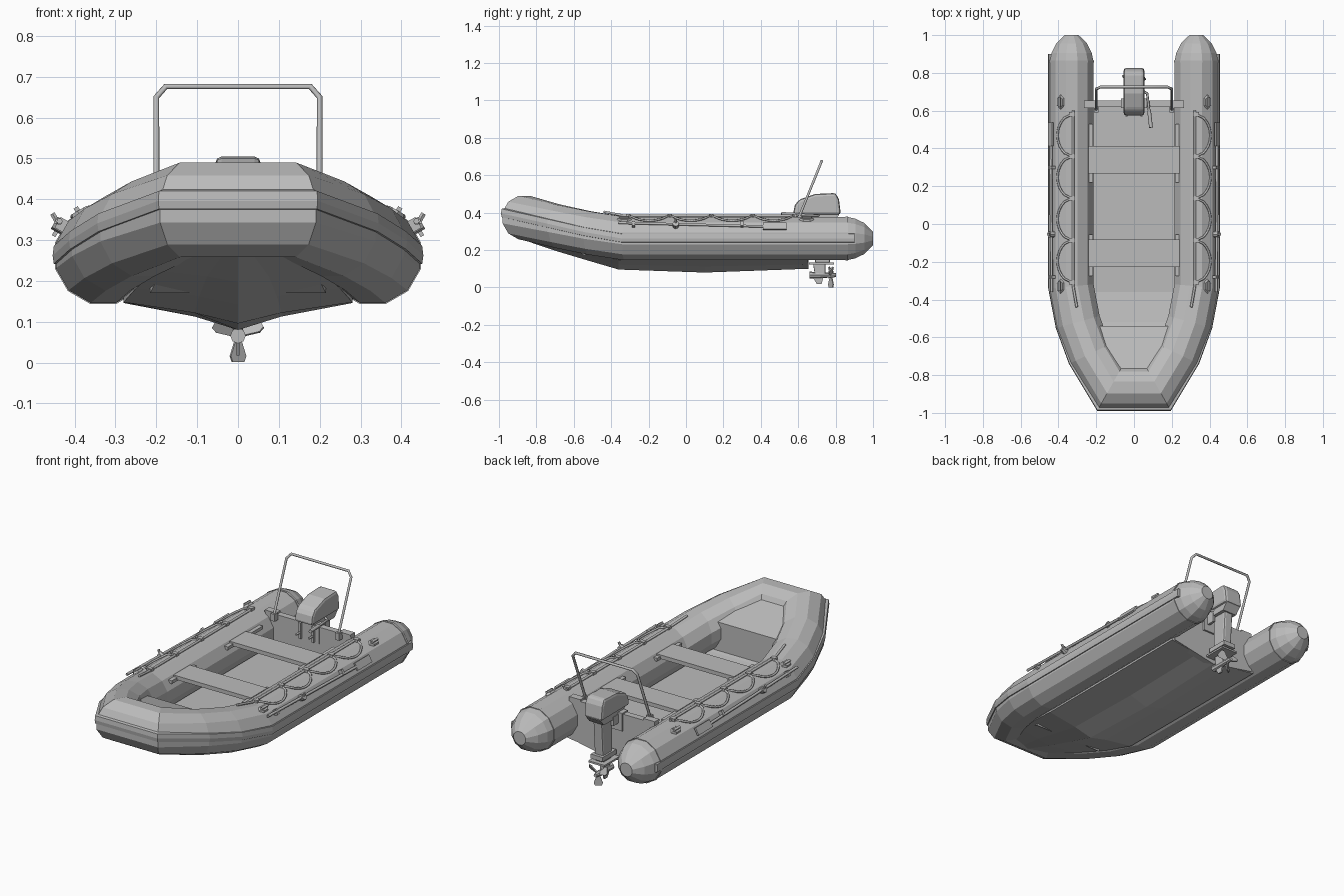
import bpy, bmesh, math
from mathutils import Vector, Matrix

cube = bpy.data.objects.get("Cube")
if cube:
    bpy.data.objects.remove(cube)

grey = bpy.data.materials.new("boat grey")
grey.use_nodes = True
grey.diffuse_color = (0.5, 0.5, 0.5, 1)
grey.node_tree.nodes["Principled BSDF"].inputs["Base Color"].default_value = (0.5, 0.5, 0.5, 1)


def add(name, bm, bevel=0):
    bmesh.ops.recalc_face_normals(bm, faces=bm.faces)
    mesh = bpy.data.meshes.new(name)
    bm.to_mesh(mesh)
    bm.free()
    mesh.materials.append(grey)
    ob = bpy.data.objects.new(name, mesh)
    bpy.context.collection.objects.link(ob)
    if bevel:
        mod = ob.modifiers.new("bevel", "BEVEL")
        mod.width, mod.segments = bevel, 2
    return ob


def loft(name, rings, bevel=0):
    """Skin closed rings of equal length and cap both ends."""
    bm = bmesh.new()
    vs = [[bm.verts.new(p) for p in ring] for ring in rings]
    n = len(vs[0])
    for a, b in zip(vs, vs[1:]):
        for i in range(n):
            j = (i + 1) % n
            bm.faces.new((a[i], a[j], b[j], b[i]))
    bm.faces.new(vs[0])
    bm.faces.new(vs[-1])
    return add(name, bm, bevel)


def box(name, size, loc, rot=Matrix(), bevel=0):
    bm = bmesh.new()
    bmesh.ops.create_cube(bm, size=1, matrix=Matrix.Translation(loc) @ rot @ Matrix.Diagonal((*size, 1)))
    return add(name, bm, bevel)


def disc(name, r1, r2, depth, loc, rot=Matrix(), sides=8, scale=(1, 1, 1)):
    bm = bmesh.new()
    bmesh.ops.create_cone(bm, cap_ends=True, segments=sides, radius1=r1, radius2=r2, depth=depth,
                          matrix=Matrix.Translation(loc) @ rot @ Matrix.Diagonal((*scale, 1)))
    return add(name, bm)


def rod(name, pts, r):
    cu = bpy.data.curves.new(name, "CURVE")
    cu.dimensions, cu.bevel_depth, cu.bevel_resolution = "3D", r, 1
    cu.use_fill_caps = True
    sp = cu.splines.new("POLY")
    sp.points.add(len(pts) - 1)
    for p, co in zip(sp.points, pts):
        p.co = (*co, 1)
    cu.materials.append(grey)
    ob = bpy.data.objects.new(name, cu)
    bpy.context.collection.objects.link(ob)
    return ob


def prism(name, yz, width, bevel=0):
    """Extrude a side outline across the boat."""
    return loft(name, [[(x, y, z) for y, z in yz] for x in (-width / 2, width / 2)], bevel)


# Tube path, starboard side mirrored to port, with mitred outward directions
R = 0.12
half = [(0.33, 0.86, 0.262), (0.33, 0.3, 0.262), (0.33, -0.33, 0.262), (0.294, -0.518, 0.292),
        (0.232, -0.687, 0.328), (0.125, -0.865, 0.374)]
path = [Vector(p) for p in half] + [Vector((-x, y, z)) for x, y, z in reversed(half)]


def outward(i):
    normals = []
    for a, b in ((i - 1, i), (i, i + 1)):
        if 0 <= a and b < len(path):
            d = path[b] - path[a]
            normals.append(Vector((-d.y, d.x, 0)).normalized())
    m = sum(normals, Vector())
    return m / (1 + normals[0].dot(normals[-1])) if len(normals) == 2 else m


out = [outward(i) for i in range(len(path))]
circle = [(math.cos(math.radians(15 + 30 * k)), math.sin(math.radians(15 + 30 * k))) for k in range(12)]


def tube_ring(c, m, r):
    return [c + m * (r * a) + Vector((0, 0, r * b)) for a, b in circle]


# Buoyancy tube with tapering stern cones
cone = [(1.0, 0.038), (0.955, 0.085), (0.905, 0.11)]
rings = [tube_ring(Vector((0.33, y, 0.262)), out[0], r) for y, r in cone]
rings += [tube_ring(c, m, R) for c, m in zip(path, out)]
rings += [tube_ring(Vector((-0.33, y, 0.262)), out[-1], r) for y, r in reversed(cone)]
loft("buoyancy_tube", rings)

# Rubbing strake around the outside
rings = []
for i, (c, m) in enumerate(zip(path, out)):
    lift = max(0, c.z - 0.262) * 0.2
    c = c + Vector((0, 0.04 if abs(c.y - 0.86) < 0.01 else 0, lift))
    rings.append([c + m * o + Vector((0, 0, z)) for o, z in
                  ((0.1, -0.024), (0.121, -0.02), (0.124, 0), (0.121, 0.024), (0.1, 0.028))])
loft("rubbing_strake", rings)

# Stern cone seams
for s in (1, -1):
    disc("cone_seam", 0.1225, 0.1225, 0.012, (s * 0.33, 0.86, 0.262),
         Matrix.Rotation(math.pi / 2, 4, "X") @ Matrix.Rotation(math.radians(15), 4, "Z"), 12)

# V hull with flat inner floor: y, half width, keel z, chine z, floor z
stations = [(-0.88, 0.10, 0.258, 0.268, 0.3), (-0.7, 0.2, 0.197, 0.225, 0.25), (-0.52, 0.25, 0.143, 0.182, 0.2),
            (-0.36, 0.28, 0.096, 0.148, 0.17), (0.1, 0.28, 0.08, 0.146, 0.17), (0.65, 0.28, 0.1, 0.146, 0.17)]
rings = []
for y, w, k, c, f in stations:
    m = k + (c - k) * 0.5
    rings.append([(-w, y, c), (-w * 0.38, y, m), (0, y, k), (w * 0.38, y, m), (w, y, c), (w, y, f), (-w, y, f)])
loft("hull", rings)

# Bow locker deck with its upright panel
rings = []
for y, w, z, low in ((-0.54, 0.215, 0.365, 0.17), (-0.69, 0.17, 0.41, 0.26), (-0.835, 0.1, 0.455, 0.31)):
    rings.append([(-w, y, low), (w, y, low), (w, y, z), (-w, y, z)])
loft("bow_deck", rings)
for s in (1, -1):
    rod("deck_trim", [(s * 0.195, -0.58, 0.385), (s * 0.155, -0.7, 0.42), (s * 0.1, -0.81, 0.456)], 0.008)
rod("bow_trim", [(-0.1, -0.815, 0.457), (0.1, -0.815, 0.457)], 0.006)

# Transom
outline = [(-0.265, 0.372), (0.265, 0.372), (0.265, 0.15), (0, 0.1), (-0.265, 0.15)]
loft("transom", [[(x, y, z) for x, z in outline] for y in (0.62, 0.655)])
box("transom_pad", (0.14, 0.05, 0.1), (0, 0.64, 0.33))

# Benches and their side rails
for y in (0.34, -0.155):
    box("bench", (0.48, 0.145, 0.022), (0, y, 0.335))
for s in (1, -1):
    for y, length in ((0.375, 0.31), (-0.165, 0.22)):
        box("bench_rail", (0.022, length, 0.018), (s * 0.228, y, 0.328))

# Roll bar with feet
rod("roll_bar", [(-0.2, 0.598, 0.36), (-0.2, 0.715, 0.65), (-0.177, 0.725, 0.676),
                 (0.177, 0.725, 0.676), (0.2, 0.715, 0.65), (0.2, 0.598, 0.36)], 0.0075)
for s in (1, -1):
    box("bar_foot", (0.026, 0.03, 0.04), (s * 0.2, 0.606, 0.365))
    box("bar_bracket", (0.07, 0.04, 0.012), (s * 0.23, 0.635, 0.376))


def skin_z(x):
    """Height of the upper tube face at a distance x from the boat centre."""
    return 0.262 + 0.116 - max(0, abs(x - 0.33) - 0.031) * 0.58


# Side fittings
for s in (1, -1):
    # Grab line: straight cord, scallops and anchors
    rod("grab_cord", [(s * 0.322, 0.6, 0.384), (s * 0.322, -0.33, 0.384), (s * 0.303, -0.44, 0.405)], 0.007)
    for k in range(4):
        y0 = 0.58 - 0.222 * k
        pts = []
        for j in range(13):
            t = j / 12
            x = 0.33 + 0.075 * math.sin(math.pi * t) ** 0.5 if 0 < j < 12 else 0.33
            pts.append((s * x, y0 - 0.222 * t, skin_z(x) + 0.005))
        rod("rope_scallop", pts, 0.006)
    for k in range(5):
        box("rope_anchor", (0.03, 0.024, 0.016), (s * 0.328, 0.58 - 0.222 * k, 0.385))
    # Hexagonal lifting patches with grips
    tilt = Matrix.Rotation(s * math.radians(30), 4, "Y")
    for y in (0.645, -0.33):
        disc("lifting_patch", 0.026, 0.02, 0.012, (s * 0.39, y, 0.366), tilt, 6, (0.9, 1.6, 1))
        box("lifting_grip", (0.012, 0.05, 0.014), (s * 0.394, y, 0.374), tilt)
    # Stowed oar with blade and lock
    rod("oar_shaft", [(s * 0.437, -0.36, 0.346), (s * 0.44, 0.44, 0.326)], 0.0075)
    lean = Matrix.Rotation(s * math.radians(60), 4, "Y")
    box("oar_blade", (0.042, 0.125, 0.01), (s * 0.441, 0.475, 0.328), lean)
    disc("oar_lock", 0.017, 0.017, 0.03, (s * 0.437, -0.055, 0.335), lean, 8)
    disc("oar_pin", 0.007, 0.007, 0.07, (s * 0.437, -0.055, 0.335), tilt, 6)
    for y in (-0.28, 0.3):
        box("oar_clip", (0.03, 0.016, 0.022), (s * 0.432, y, 0.338), lean)

# Outboard engine: cowl, leg, plates and gearcase
prism("engine_cowl", [(0.572, 0.39), (0.582, 0.44), (0.605, 0.47), (0.69, 0.5), (0.8, 0.505),
                      (0.818, 0.47), (0.828, 0.39)], 0.11, 0.014)
prism("cowl_base", [(0.6, 0.39), (0.82, 0.39), (0.79, 0.355), (0.66, 0.355)], 0.09)
prism("engine_leg", [(0.685, 0.36), (0.785, 0.36), (0.77, 0.13), (0.69, 0.13)], 0.055, 0.01)
box("leg_collar", (0.075, 0.12, 0.025), (0, 0.73, 0.16))
box("water_plate", (0.1, 0.135, 0.01), (0, 0.725, 0.128))
prism("lower_leg", [(0.68, 0.125), (0.745, 0.125), (0.745, 0.06), (0.69, 0.06)], 0.024, 0.004)
disc("gearcase", 0.019, 0.013, 0.11, (0, 0.715, 0.066), Matrix.Rotation(-math.pi / 2, 4, "X"), 8)
prism("skeg", [(0.675, 0.06), (0.735, 0.06), (0.725, 0.018), (0.7, 0.018)], 0.008)

# Propeller
disc("prop_hub", 0.017, 0.01, 0.04, (0, 0.782, 0.066), Matrix.Rotation(-math.pi / 2, 4, "X"), 8)
for k in range(3):
    spin = Matrix.Rotation(k * math.tau / 3, 4, "Y")
    pitch = Matrix.Rotation(math.radians(35), 4, "Z")
    centre = Vector((0, 0.775, 0.066))
    shape = [(-0.008, -0.01), (0.008, -0.01), (0.023, -0.05), (0.017, -0.065), (-0.017, -0.065), (-0.023, -0.05)]
    loft("prop_blade", [[centre + spin @ pitch @ Vector((x, y, z)) for x, z in shape] for y in (-0.003, 0.003)])

# Mounting clamp and tiller
for s in (1, -1):
    box("clamp_arm", (0.014, 0.1, 0.05), (s * 0.04, 0.66, 0.345))
    box("clamp_jaw", (0.014, 0.014, 0.09), (s * 0.04, 0.608, 0.33))
    rod("clamp_screw", [(s * 0.04, 0.615, 0.32), (s * 0.04, 0.57, 0.32)], 0.006)
rod("tiller", [(0.04, 0.71, 0.385), (0.07, 0.69, 0.385), (0.08, 0.6, 0.39)], 0.007)
rod("tiller_grip", [(0.08, 0.6, 0.39), (0.09, 0.51, 0.395)], 0.01)
